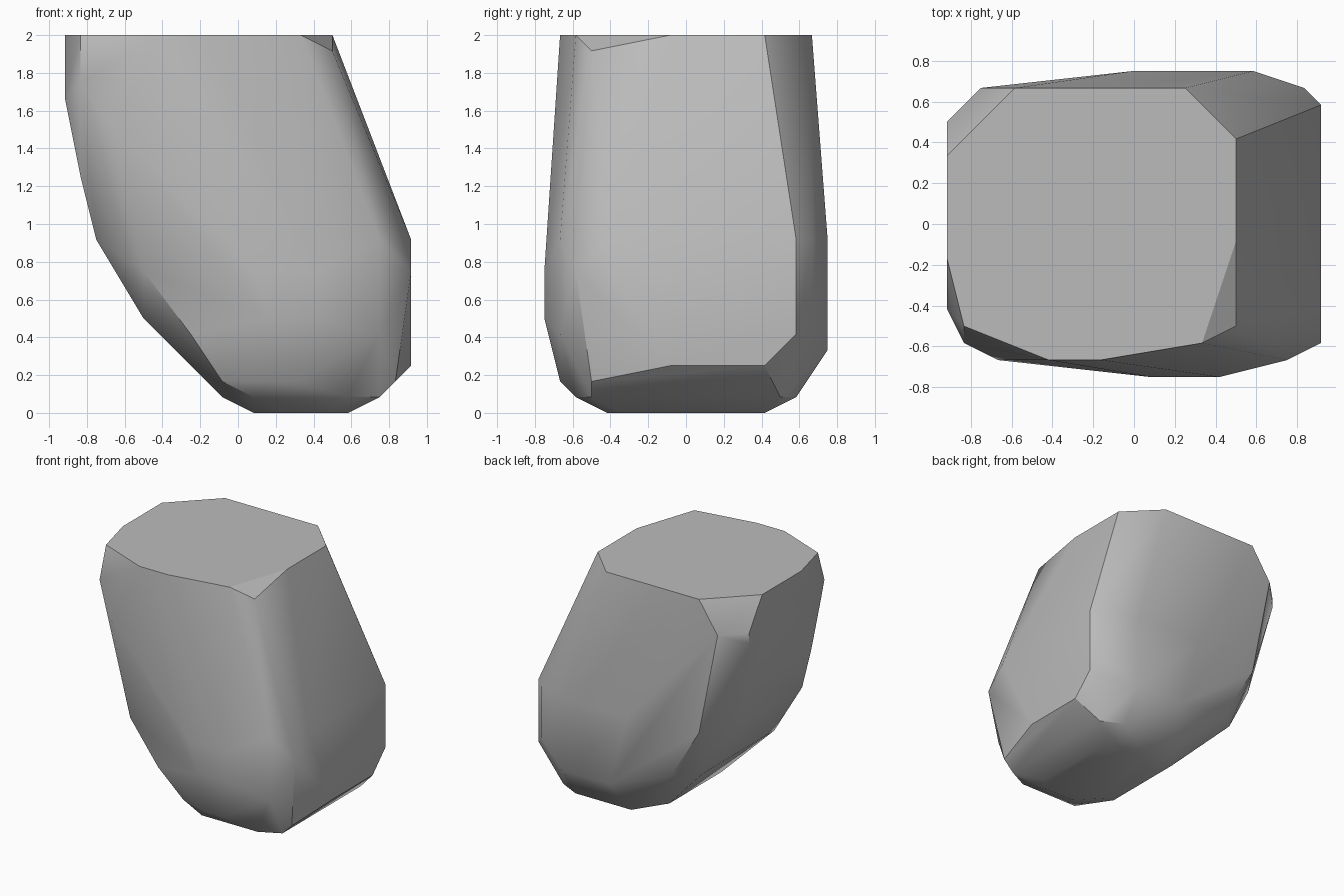
import bpy
import bmesh
import math
from mathutils import Vector

default_cube = bpy.data.objects.get("Cube")
if default_cube:
    bpy.data.objects.remove(default_cube, do_unlink=True)

# The stone is carved on a regular grid of twelve steps per unit
STEP = 1 / 12


def make_material(name, color):
    material = bpy.data.materials.new(name)
    material.use_nodes = True
    material.diffuse_color = color
    shader = material.node_tree.nodes["Principled BSDF"]
    shader.inputs["Base Color"].default_value = color
    shader.inputs["Roughness"].default_value = 0.9
    return material


def ring(height, *corners):
    """Corners of one horizontal slice, given in grid steps."""
    return [Vector((x, y, height)) * STEP for x, y in corners]


def both_sides(height, *corners):
    """A slice whose front half is repeated at the back."""
    return ring(height, *corners, *[(x, -y) for x, y in corners])


def hull_object(name, points, material, sharp_angle):
    bm = bmesh.new()
    for point in points:
        bm.verts.new(point)
    result = bmesh.ops.convex_hull(bm, input=bm.verts[:])
    unused = {v for key in ("geom_interior", "geom_unused")
              for v in result[key] if isinstance(v, bmesh.types.BMVert)}
    bmesh.ops.delete(bm, geom=list(unused), context="VERTS")
    # Merge the coplanar triangles into clean facets
    bmesh.ops.dissolve_limit(bm, angle_limit=math.radians(1),
                             verts=bm.verts[:], edges=bm.edges[:])
    bmesh.ops.recalc_face_normals(bm, faces=bm.faces[:])
    mesh = bpy.data.meshes.new(name)
    bm.to_mesh(mesh)
    bm.free()
    mesh.materials.append(material)
    obj = bpy.data.objects.new(name, mesh)
    bpy.context.collection.objects.link(obj)
    bpy.ops.object.select_all(action="DESELECT")
    obj.select_set(True)
    bpy.context.view_layer.objects.active = obj
    bpy.ops.object.shade_smooth_by_angle(angle=sharp_angle)
    return obj


# Flat top and its chipped corners
top = ring(24, (-11, 4), (-7, 8), (3, 8), (6, 5), (6, -1),
           (4, -7), (-2, -8), (-5, -8), (-10, -6), (-11, -2))
chips = (ring(23, (6, -6)) + ring(21, (-9, 8), (-11, 6), (-10, -7))
         + ring(20, (-11, -5), (-11, 6)))

# Leaning body: sloped right flank, bulging front and back
body = (ring(18, (-8, -8))
        + both_sides(15, (-10, -5))
        + ring(11, (10, 8), (11, 7), (7, 9), (0, 9), (-7, 8),
               (-9, 5), (-9, -5), (9, -8), (11, -5))
        + ring(9, (11, -7), (5, -9), (1, -9), (-6, -8))
        + ring(6, (5, -9), (2, -9), (-6, 6), (-6, -5), (-4, 8), (10, 8)))

# Undercut and narrow foot
foot = (ring(5, (11, 7), (9, -8), (-3, -8))
        + ring(4, (7, 9), (2, 9))
        + ring(3, (11, 5), (11, -1))
        + ring(2, (10, -6), (4, -8), (2, -8), (-1, -7))
        + both_sides(1, (9, -6), (7, -7), (1, -7), (-1, -4))
        + both_sides(0, (1, -3), (3, -5), (6, -5), (7, -4)))

stone = make_material("stone grey", (0.5, 0.5, 0.5, 1))
hull_object("stone_block", top + chips + body + foot, stone, math.radians(30))
